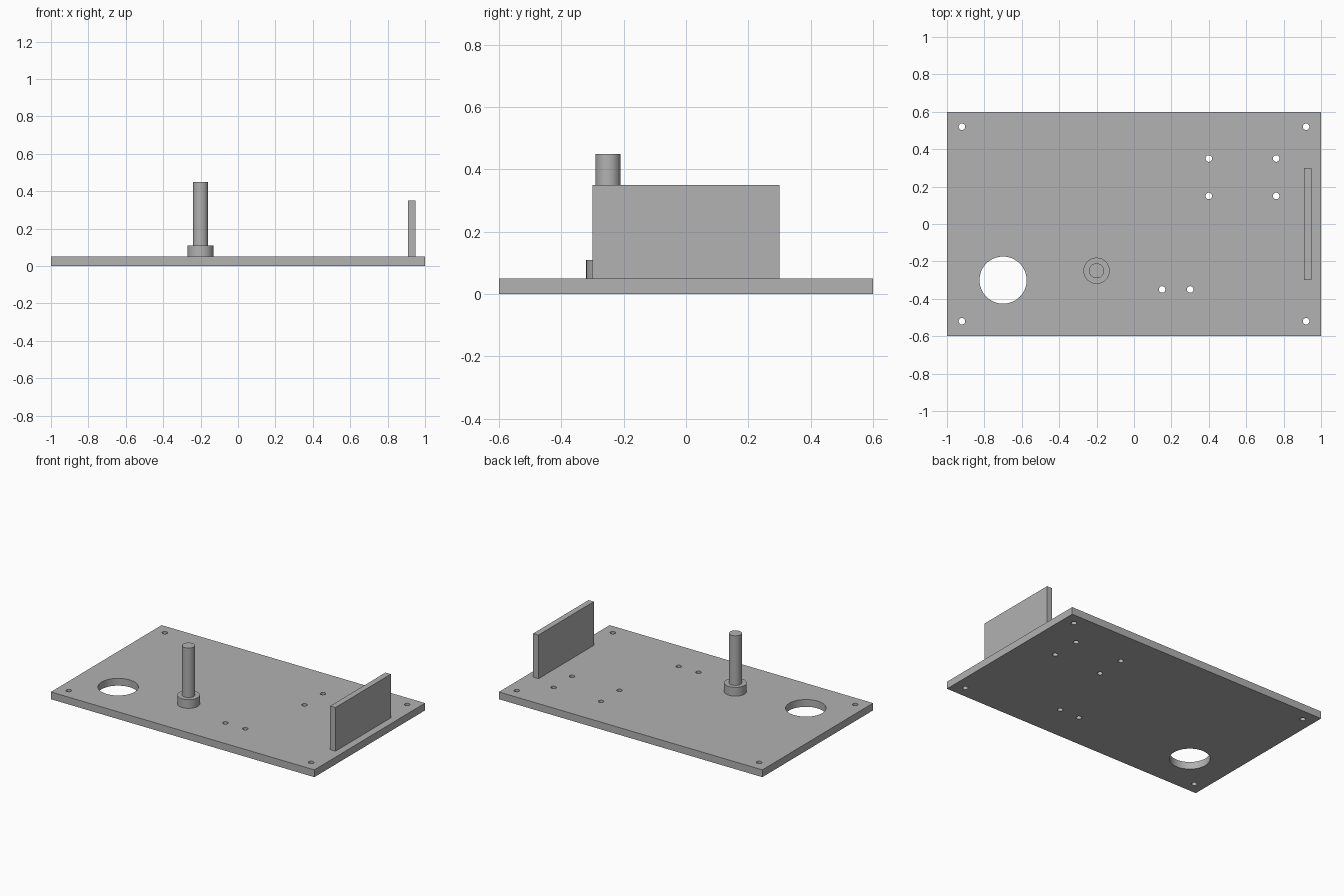
import bpy
import bmesh
from mathutils import Matrix, Vector

cube = bpy.data.objects.get("Cube")
if cube:
    bpy.data.objects.remove(cube, do_unlink=True)

# One plain grey for every part
grey = bpy.data.materials.new("plain grey")
grey.use_nodes = True
colour = (0.445, 0.445, 0.445, 1)
grey.diffuse_color = colour
grey.node_tree.nodes["Principled BSDF"].inputs["Base Color"].default_value = colour

PLATE_TOP = 0.05


def finish(name, bm):
    mesh = bpy.data.meshes.new(name)
    bm.to_mesh(mesh)
    bm.free()
    mesh.materials.append(grey)
    obj = bpy.data.objects.new(name, mesh)
    bpy.context.collection.objects.link(obj)
    return obj


def box(name, low, high):
    low, high = Vector(low), Vector(high)
    bm = bmesh.new()
    place = Matrix.Translation((low + high) / 2) @ Matrix.Diagonal((high - low).to_4d())
    bmesh.ops.create_cube(bm, size=1, matrix=place)
    return finish(name, bm)


def add_cylinder(bm, x, y, radius, bottom, top, sides=64):
    bmesh.ops.create_cone(bm, cap_ends=True, segments=sides, radius1=radius, radius2=radius,
                          depth=top - bottom,
                          matrix=Matrix.Translation((x, y, (bottom + top) / 2)))


def smooth(obj):
    bpy.ops.object.select_all(action="DESELECT")
    obj.select_set(True)
    bpy.context.view_layer.objects.active = obj
    bpy.ops.object.shade_smooth_by_angle()


def cylinder(name, x, y, radius, bottom, top):
    bm = bmesh.new()
    add_cylinder(bm, x, y, radius, bottom, top)
    smooth(finish(name, bm))


# Base plate
plate = box("base_plate", (-1, -0.6, 0), (1, 0.6, PLATE_TOP))

# Holes: corner fixings, a group of four, a pair, and one large opening
small_holes = [(x, y) for x in (-0.92, 0.92) for y in (-0.52, 0.52)]
small_holes += [(x, y) for x in (0.4, 0.76) for y in (0.15, 0.35)]
small_holes += [(0.15, -0.35), (0.3, -0.35)]
bm = bmesh.new()
for x, y in small_holes:
    add_cylinder(bm, x, y, 0.0175, -0.1, 0.2, 32)
add_cylinder(bm, -0.7, -0.3, 0.126, -0.1, 0.2)
cutter = finish("hole_cutter", bm)
cutter.hide_render = True

cut = plate.modifiers.new("holes", "BOOLEAN")
cut.operation = "DIFFERENCE"
cut.solver = "EXACT"
cut.object = cutter
bpy.context.view_layer.objects.active = plate
bpy.ops.object.modifier_apply(modifier=cut.name)
bpy.data.objects.remove(cutter, do_unlink=True)
smooth(plate)

# Post standing in a collar
cylinder("collar", -0.2, -0.25, 0.07, PLATE_TOP, 0.11)
cylinder("post", -0.2, -0.25, 0.04, PLATE_TOP, 0.45)

# Upright panel near the left edge
box("upright_panel", (0.91, -0.3, PLATE_TOP), (0.95, 0.3, 0.35))
